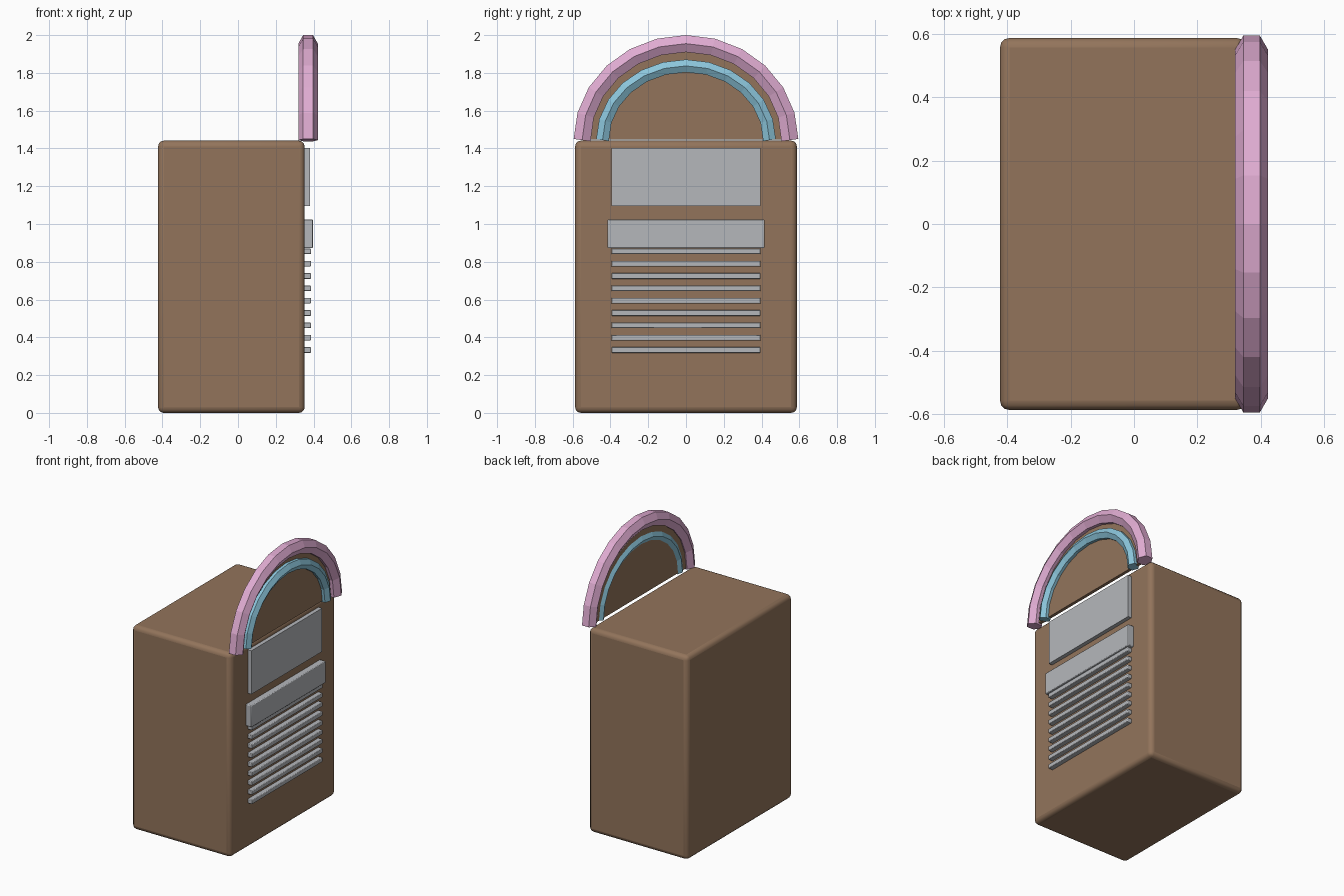
import bpy, bmesh
from math import sin, cos, pi
from mathutils import Vector

cube = bpy.data.objects.get("Cube")
if cube:
    bpy.data.objects.remove(cube, do_unlink=True)


def material(name, r, g, b):
    m = bpy.data.materials.new(name)
    m.use_nodes = True
    m.diffuse_color = (r, g, b, 1)
    m.node_tree.nodes["Principled BSDF"].inputs["Base Color"].default_value = (r, g, b, 1)
    return m


brown = material("brown wood", 0.29, 0.175, 0.105)
grey = material("light grey", 0.46, 0.475, 0.50)
pink = material("pink", 0.74, 0.41, 0.64)
blue = material("sky blue", 0.26, 0.56, 0.71)

ARCH_X, ARCH_Z, STEPS = 0.371, 1.444, 12


def finish(name, bm, mat):
    bmesh.ops.recalc_face_normals(bm, faces=bm.faces)
    mesh = bpy.data.meshes.new(name)
    bm.to_mesh(mesh)
    bm.free()
    mesh.materials.append(mat)
    obj = bpy.data.objects.new(name, mesh)
    bpy.context.collection.objects.link(obj)
    return obj


def box(name, x, y, z, mat, bevel=0, segments=1):
    """Box from (low, high) ranges, with optional rounded edges."""
    bm = bmesh.new()
    bmesh.ops.create_cube(bm, size=1)
    for v in bm.verts:
        v.co = [r[0] if c < 0 else r[1] for c, r in zip(v.co, (x, y, z))]
    obj = finish(name, bm, mat)
    if bevel:
        mod = obj.modifiers.new("rounded edges", 'BEVEL')
        mod.width, mod.segments = bevel, segments
        bpy.ops.object.select_all(action='DESELECT')
        obj.select_set(True)
        bpy.context.view_layer.objects.active = obj
        bpy.ops.object.shade_smooth_by_angle()
    return obj


def arc(ry, rz):
    return [Vector((0, ry * cos(pi * i / STEPS), ARCH_Z + rz * sin(pi * i / STEPS)))
            for i in range(STEPS + 1)]


def arch(name, x, ry, rz, radius, mat):
    """Hexagonal tube swept along a half ellipse."""
    bm = bmesh.new()
    path, rings = arc(ry, rz), []
    for i, p in enumerate(path):
        t = (path[min(i + 1, STEPS)] - path[max(i - 1, 0)]).normalized()
        out = Vector((0, t.z, -t.y))
        rings.append([bm.verts.new(p + out * radius * sin(k * pi / 3)
                                   + Vector((x + radius * cos(k * pi / 3), 0, 0)))
                      for k in range(6)])
    for a, b in zip(rings, rings[1:]):
        for k in range(6):
            n = (k + 1) % 6
            bm.faces.new((a[k], a[n], b[n], b[k]))
    bm.faces.new(rings[0])
    bm.faces.new(rings[-1])
    return finish(name, bm, mat)


# Cabinet body
box("cabinet", (-0.423, 0.353), (-0.587, 0.587), (0, 1.441), brown, 0.03, 3)

# Half-round headboard
bm = bmesh.new()
face = bm.faces.new([bm.verts.new(p + Vector((0.352, 0, 0.003))) for p in arc(0.54, 0.505)])
side = bmesh.ops.extrude_face_region(bm, geom=[face])["geom"]
bmesh.ops.translate(bm, vec=(0.022, 0, 0),
                    verts=[g for g in side if isinstance(g, bmesh.types.BMVert)])
finish("headboard", bm, brown)

# Decorative arches
arch("outer_arch", ARCH_X, 0.55, 0.511, 0.052, pink)
arch("inner_arch", ARCH_X + 0.004, 0.442, 0.393, 0.039, blue)

# Display panel and control bar
box("display_panel", (0.34, 0.381), (-0.395, 0.395), (1.095, 1.402), grey)
box("control_bar", (0.34, 0.396), (-0.415, 0.415), (0.872, 1.025), grey, 0.005, 2)

# Speaker slats
for i in range(9):
    z = 0.333 + i * 0.0653
    box(f"speaker_slat_{i + 1}", (0.34, 0.386), (-0.395, 0.395),
        (z - 0.015, z + 0.015), grey, 0.004, 2)
